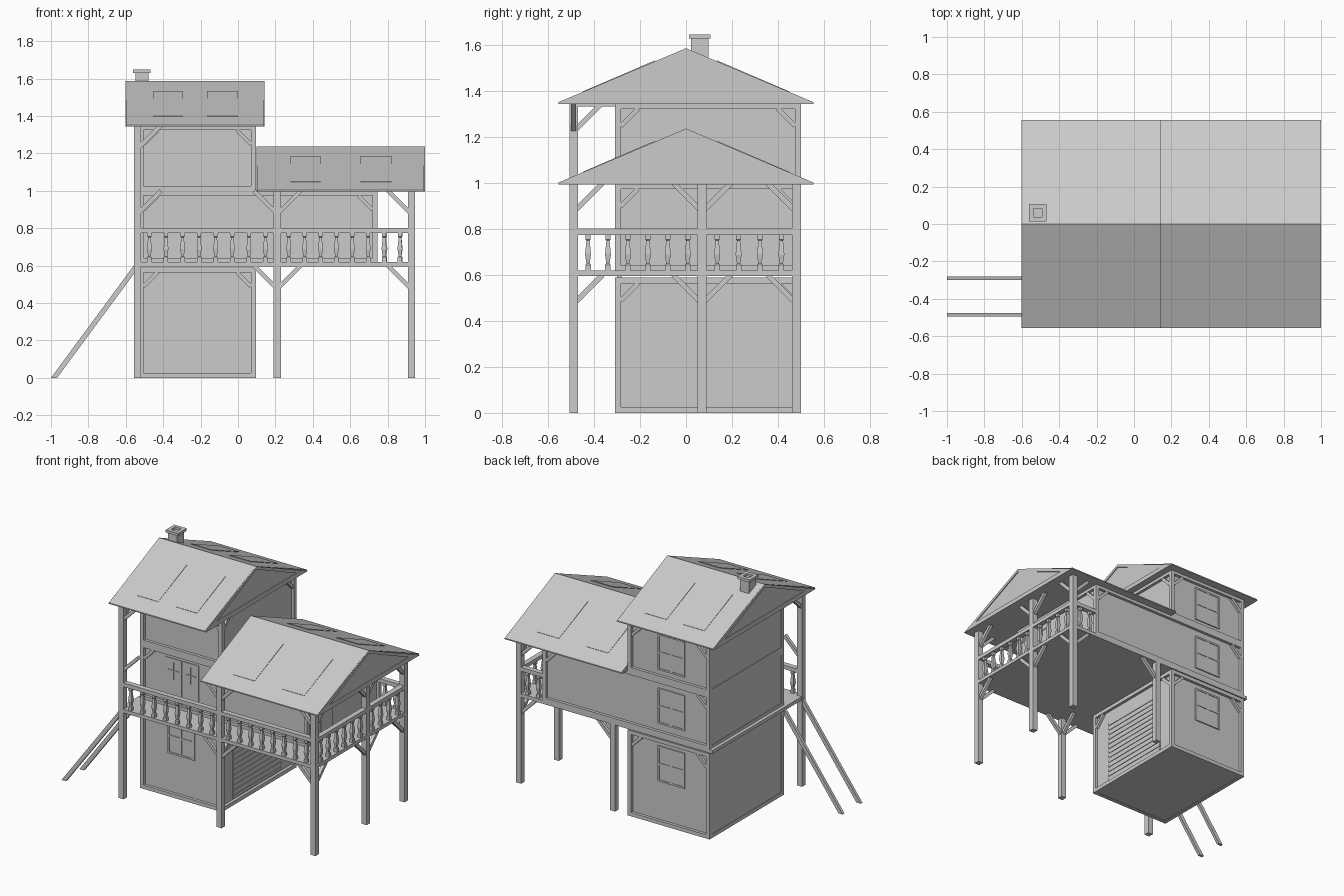
import bpy, bmesh, math
from mathutils import Vector, Matrix

if "Cube" in bpy.data.objects:
    bpy.data.objects.remove(bpy.data.objects["Cube"])


def finish(name, bm):
    bmesh.ops.recalc_face_normals(bm, faces=bm.faces)
    me = bpy.data.meshes.new(name)
    bm.to_mesh(me)
    bm.free()
    ob = bpy.data.objects.new(name, me)
    bpy.context.collection.objects.link(ob)
    return ob


def add_box(bm, x0, x1, y0, y1, z0, z1):
    m = Matrix.Translation(((x0 + x1) / 2, (y0 + y1) / 2, (z0 + z1) / 2))
    bmesh.ops.create_cube(bm, size=1, matrix=m @ Matrix.Diagonal((x1 - x0, y1 - y0, z1 - z0, 1)))


def add_bar(bm, a, b, w):
    a, b = Vector(a), Vector(b)
    m = Matrix.Translation((a + b) / 2) @ (b - a).to_track_quat('Z', 'Y').to_matrix().to_4x4()
    bmesh.ops.create_cube(bm, size=1, matrix=m @ Matrix.Diagonal((w, w, (b - a).length, 1)))


def boxes(name, items):
    bm = bmesh.new()
    for i in items:
        add_box(bm, *i)
    return finish(name, bm)


def prism(name, pts, axis, lo, hi):
    """Extrude a 2D outline along x or y."""
    bm = bmesh.new()
    put = (lambda p, d: (d, p[0], p[1])) if axis == 'x' else (lambda p, d: (p[0], d, p[1]))
    f = bm.faces.new([bm.verts.new(put(p, lo)) for p in pts])
    r = bmesh.ops.extrude_face_region(bm, geom=[f])
    off = (hi - lo, 0, 0) if axis == 'x' else (0, hi - lo, 0)
    bmesh.ops.translate(bm, vec=off, verts=[v for v in r['geom'] if isinstance(v, bmesh.types.BMVert)])
    return finish(name, bm)


XL, XT, XR, YF, YB = -0.53, 0.095, 0.745, -0.31, 0.50
T, R = 0.026, 0.02     # timber width, wall recess


# One storey: recessed wall block, timber frame and corner braces
def storey(name, x1, z0, z1):
    boxes(name + "_walls", [(XL + .003, x1 - R, YF + R, YB - R, z0 + .002, z1 - .002)])
    bm = bmesh.new()
    for x in (XL, x1 - T):
        for y in (YF, YB - T):
            add_box(bm, x, x + T, y, y + T, z0, z1)
    for z in (z0, z1 - T):
        for y in (YF, YB - T):
            add_box(bm, XL, x1, y, y + T, z, z + T)
        for x in (XL, x1 - T):
            add_box(bm, x, x + T, YF, YB, z, z + T)
    t, s, h = z1 - T, .075, .012
    for y in (YF + h, YB - h):
        for x, d in ((XL + T, 1), (x1 - T, -1)):
            add_bar(bm, (x, y, t - s), (x + d * s, y, t), .02)
    for y, d in ((YF + T, 1), (YB - T, -1)):
        add_bar(bm, (x1 - h, y, t - s), (x1 - h, y + d * s, t), .02)
    finish(name + "_timber_frame", bm)


storey("ground_floor", XT, 0, .59)
storey("middle_floor", XR, .615, 1.0)
storey("top_floor", XT, 1.0, 1.35)


# Four-pane windows
def window(name, y, z):
    x0, x1, h, d, w = -.33, -.125, .122, .008, .012
    cx = (x0 + x1) / 2
    items = [(x0, x1, y - d / 2, y + d / 2, z - h, z + h)]
    for x in (x0 + w / 2, cx, x1 - w / 2):
        items.append((x - w / 2, x + w / 2, y - d, y + d, z - h, z + h))
    for zz in (z - h + w / 2, z, z + h - w / 2):
        items.append((x0, x1, y - d, y + d, zz - w / 2, zz + w / 2))
    boxes(name, items)


window("front_window", YF + R, .412)
for i, z in enumerate((.412, .81, 1.18)):
    window("back_window_%d" % i, YB - R, z)

# Balcony doors, each leaf with a crossed pane
for i, x in enumerate((-.285, -.155)):
    y = YF + R
    boxes("double_door_%d" % i, [(x - .062, x + .062, y - .005, y, .64, .95),
                                 (x - .04, x + .04, y - .009, y, .865, .871),
                                 (x - .003, x + .003, y - .009, y, .81, .925)])
x = XR - R
boxes("side_door", [(x, x + .005, -.137, -.013, .64, .95),
                    (x, x + .009, -.115, -.035, .897, .903),
                    (x, x + .009, -.078, -.072, .85, .94)])

# Garage shutter with overlapping slats
bm = bmesh.new()
for i in range(13):
    z = .035 + i * .035
    add_box(bm, XT - R - .002, XT - R + .006, -.165, .36, z, z + .02)
add_box(bm, XT - R - .002, XT - R + .002, -.165, .36, .03, .49)
finish("garage_shutter", bm)

# Deck slab
boxes("deck", [(-.553, .945, -.508, .50, .596, .62)])

# Posts
P = .019
posts = [(-.537, -.489, 1.36), (.21, -.489, 1.01), (.927, -.489, 1.01),
         (.927, .07, 1.01), (.927, .481, 1.01), (.21, .481, .6)]
for i, (px, py, h) in enumerate(posts):
    boxes("post_%d" % i, [(px - P, px + P, py - P, py + P, 0, h)])

# Diagonal braces: post position, direction, height of the joint
bm = bmesh.new()
S = .125
joints = [(-.537, -.489, 1, 0, 1.35), (-.537, -.489, 0, 1, 1.35), (-.537, -.489, 1, 0, 1.0)]
for z in (.6, 1.0):
    joints += [(.21, -.489, 1, 0, z), (.21, -.489, -1, 0, z), (.927, -.489, -1, 0, z),
               (.927, -.489, 0, 1, z), (.927, .07, 0, 1, z), (.927, .07, 0, -1, z),
               (.927, .481, 0, -1, z), (.927, .481, -1, 0, z)]
joints += [(.21, .481, 1, 0, .6), (.21, -.489, 0, 1, .6)]
for px, py, dx, dy, z in joints:
    add_bar(bm, (px, py, z - S), (px + dx * S, py + dy * S, z), .022)
finish("post_braces", bm)
# Tie beam carrying the upper roof
boxes("roof_beams", [(-.553, -.52, -.508, YF, 1.335, 1.352)])

# Railing: square turned balusters and hand rail
PROFILE = [(.62, .012), (.645, .012), (.65, .007), (.69, .013), (.75, .007), (.755, .011), (.78, .011)]


def railing(name, a, b, n):
    a, b = Vector(a), Vector(b)
    bm = bmesh.new()
    w = .018
    add_box(bm, min(a.x, b.x) - w, max(a.x, b.x) + w, min(a.y, b.y) - w, max(a.y, b.y) + w, .775, .802)
    for i in range(n):
        p = a.lerp(b, (i + .5) / n)
        rings = [[bm.verts.new((p.x + sx * r, p.y + sy * r, z))
                  for sx, sy in ((-1, -1), (1, -1), (1, 1), (-1, 1))] for z, r in PROFILE]
        for r0, r1 in zip(rings, rings[1:]):
            for k in range(4):
                bm.faces.new((r0[k], r0[(k + 1) % 4], r1[(k + 1) % 4], r1[k]))
    finish(name, bm)


railing("front_railing_left", (-.518, -.489), (.191, -.489), 8)
railing("front_railing_right", (.229, -.489), (.908, -.489), 8)
railing("side_railing_front", (.927, -.47), (.927, .051), 6)
railing("side_railing_back", (.927, .089), (.927, .462), 4)
railing("back_railing", (.908, .481), (XR, .481), 2)


# Gable roof with raised trim on the gables and thin panels on the slopes
def roof(name, x0, x1, z, rise, panels):
    half = .555
    prism(name, [(-half, z), (half, z), (half, z + .008), (0, z + rise), (-half, z + .008)],
          'x', x0 + .006, x1 - .006)
    for n, a in (("left", x0), ("right", x1 - .006)):
        ob = [(-half, z), (half, z), (half, z + .008), (0, z + rise), (-half, z + .008)]
        inner = [(-.435, z + .03), (.435, z + .03), (0, z + rise - .02)]
        bm = bmesh.new()
        tri = [(-half, z), (half, z), (0, z + rise)]
        rows = [[[bm.verts.new((d, p[0], p[1])) for p in ring] for ring in (tri, inner)]
                for d in (a, a + .006)]
        for k in range(3):
            j = (k + 1) % 3
            for o, i in rows:
                bm.faces.new((o[k], o[j], i[j], i[k]))
            for c in (0, 1):
                f, g = rows[0][c], rows[1][c]
                bm.faces.new((f[k], f[j], g[j], g[k]))
        finish("%s_%s_gable_trim" % (name, n), bm)
    slope = (rise - .008) / half
    for s in (-1, 1):
        for i, (a, b) in enumerate(panels):
            ys = (.135 * s, .448 * s)
            zs = [z + rise - slope * abs(y) for y in ys]
            prism("%s_panel_%d_%d" % (name, s, i), [(ys[0], zs[0] - .01), (ys[1], zs[1] - .01),
                  (ys[1], zs[1] + .002), (ys[0], zs[0] + .004)], 'x', a, b)


roof("upper_roof", -.602, .143, 1.345, .243, [(-.455, -.295), (-.165, 0)])
roof("lower_roof", .098, 1.0, .995, .243, [(.28, .44), (.655, .82)])

# Chimney with a hollow cap
cx, cy = -.514, .06
bm = bmesh.new()
add_box(bm, cx - .035, cx + .035, cy - .038, cy + .038, 1.5, 1.632)
for s in (-1, 1):
    add_box(bm, cx + s * .035 - .012, cx + s * .035 + .012, cy - .047, cy + .047, 1.63, 1.648)
    add_box(bm, cx - .024, cx + .024, cy + s * .035 - .012, cy + s * .035 + .012, 1.63, 1.648)
finish("chimney", bm)

# Stair stringers leaning on the deck
for i, y in enumerate((-.485, -.29)):
    prism("stair_stringer_%d" % i, [(-1, 0), (-.967, 0), (-.55, .565), (-.55, .61)],
          'y', y - .01, y + .01)
